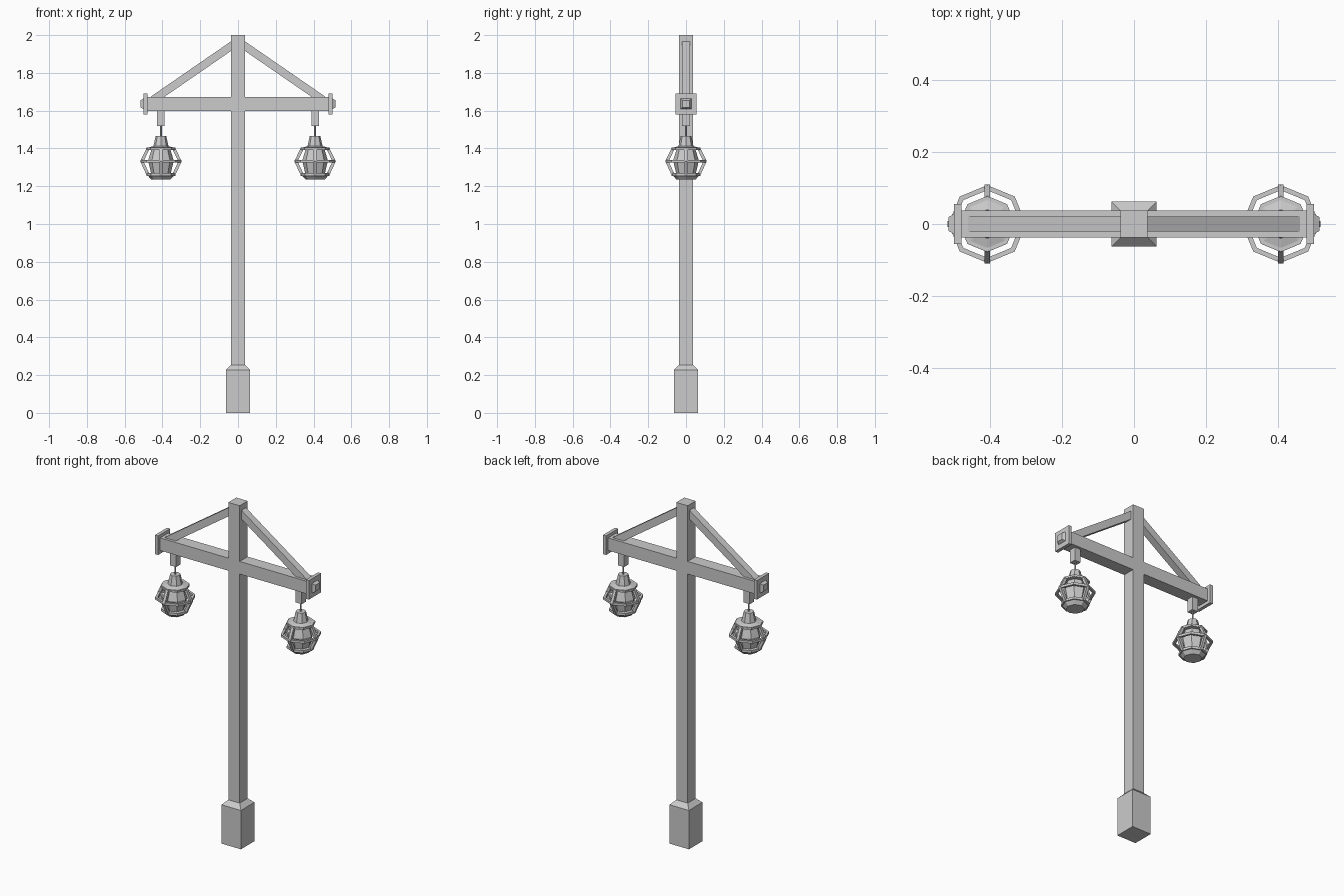
import bpy, bmesh, math
from mathutils import Vector

cube = bpy.data.objects.get("Cube")
if cube:
    bpy.data.objects.remove(cube, do_unlink=True)

GREY = (0.6, 0.6, 0.6, 1)
mat = bpy.data.materials.new("plain grey")
mat.use_nodes = True
mat.diffuse_color = GREY
mat.node_tree.nodes["Principled BSDF"].inputs["Base Color"].default_value = GREY


def finish(name, bm):
    bmesh.ops.recalc_face_normals(bm, faces=bm.faces[:])
    me = bpy.data.meshes.new(name)
    bm.to_mesh(me)
    bm.free()
    me.materials.append(mat)
    ob = bpy.data.objects.new(name, me)
    bpy.context.collection.objects.link(ob)
    return ob


def loft(bm, rings, closed=False):
    """Skin a list of equal vertex rings, capping the ends unless closed."""
    rings = [[bm.verts.new(p) for p in r] for r in rings]
    n = len(rings[0])
    pairs = list(zip(rings, rings[1:]))
    if closed:
        pairs.append((rings[-1], rings[0]))
    else:
        bm.faces.new(rings[0])
        bm.faces.new(rings[-1])
    for a, b in pairs:
        for i in range(n):
            j = (i + 1) % n
            bm.faces.new((a[i], a[j], b[j], b[i]))


def lathe(name, profile, sides, x=0.0, turn=0.0, closed=False):
    """Faceted vertical turning of (radius, height) points."""
    bm = bmesh.new()
    angles = [turn + math.tau * i / sides for i in range(sides)]
    loft(bm, [[(x + r * math.cos(a), r * math.sin(a), z) for a in angles]
              for r, z in profile], closed)
    return finish(name, bm)


def square(name, profile, x=0.0):
    """Square column from (half width, height) points."""
    return lathe(name, [(w * math.sqrt(2), z) for w, z in profile], 4, x, math.pi / 4)


def bar(name, path, half):
    """Square bar swept along a path lying in one vertical plane."""
    pts = [Vector(p) for p in path]
    side = (pts[-1] - pts[0]).cross(pts[1] - pts[0])
    if side.length < 1e-6:
        side = Vector((0, 1, 0))
    side.normalize()
    rings = []
    for i, p in enumerate(pts):
        t_in = (p - pts[max(i - 1, 0)]).normalized()
        t_out = (pts[min(i + 1, len(pts) - 1)] - p).normalized()
        n = (t_in + t_out).cross(side).normalized()
        s = half / max(abs((t_out if t_out.length else t_in).cross(side).dot(n)), 0.5)
        rings.append([p + n * s * a + side * half * b
                      for a, b in ((1, 1), (1, -1), (-1, -1), (-1, 1))])
    bm = bmesh.new()
    loft(bm, rings)
    return finish(name, bm)


# Post, footing and crossbeam
square("post", [(0.037, 0.2), (0.037, 2.0)])
square("footing", [(0.063, 0), (0.063, 0.228), (0.037, 0.254)])
BEAM_Z = 1.636
bar("crossbeam", [(-0.49, 0, BEAM_Z), (0.49, 0, BEAM_Z)], 0.037)

for side, s in (("right", -1), ("left", 1)):
    # Diagonal brace and beam end plate with a tapered boss
    bar(side + "_brace", [(0, 0, 1.967), (s * 0.45, 0, 1.657)], 0.021)
    bar(side + "_end_plate", [(s * 0.48, 0, BEAM_Z), (s * 0.5, 0, BEAM_Z)], 0.056)
    bm = bmesh.new()
    loft(bm, [[(s * x, w * a, BEAM_Z + w * b)
               for a, b in ((1, 1), (1, -1), (-1, -1), (-1, 1))]
              for x, w in ((0.5, 0.028), (0.516, 0.019))])
    finish(side + "_end_boss", bm)

    # Hanger and rod
    lx = s * 0.408
    square(side + "_hanger", [(0.02, 1.52), (0.02, 1.61)], lx)
    lathe(side + "_rod", [(0.005, 1.455), (0.005, 1.53)], 8, lx)

    # Lantern: cap with brim, faceted lamp and bottom dish
    lathe(side + "_lantern_cap", [(0.078, 1.392), (0.078, 1.402), (0.04, 1.412),
                                  (0.028, 1.466)], 8, lx)
    lathe(side + "_lantern_lamp", [(0.05, 1.26), (0.068, 1.335), (0.05, 1.395)], 8, lx)
    lathe(side + "_lantern_dish", [(0.05, 1.235), (0.07, 1.256), (0.07, 1.268)], 8, lx)

    # Cage: octagonal hoops and four bent bars
    for level, r, z in (("upper", 0.076, 1.398), ("middle", 0.108, 1.332),
                        ("lower", 0.076, 1.262)):
        h = 0.007
        lathe(f"{side}_{level}_hoop", [(r - 2 * h, z - h), (r, z - h), (r, z + h),
                                       (r - 2 * h, z + h)], 8, lx, closed=True)
    for k in range(4):
        c, q = math.cos(k * math.pi / 2), math.sin(k * math.pi / 2)
        bar(f"{side}_cage_bar_{k + 1}",
            [(lx + r * c, r * q, z)
             for r, z in ((0.068, 1.4), (0.101, 1.332), (0.068, 1.26))], 0.008)
